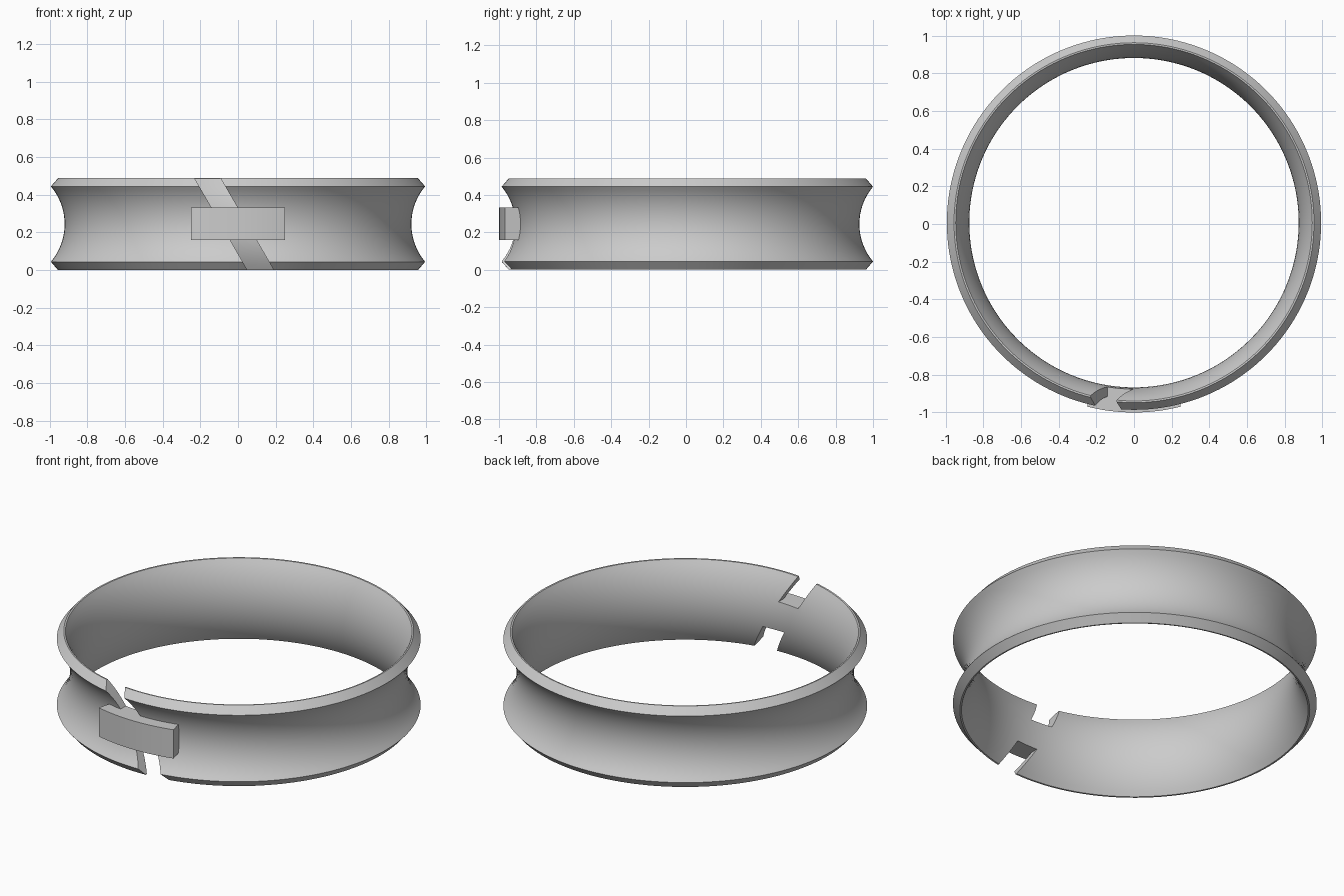
import bpy, bmesh
from math import sin, cos, pi, asin, sqrt

if "Cube" in bpy.data.objects:
    bpy.data.objects.remove(bpy.data.objects["Cube"])

CY = 0.007          # ring axis offset in y
ZM = 0.244          # mid height of the band


def make_object(name, bm):
    bmesh.ops.recalc_face_normals(bm, faces=bm.faces[:])
    me = bpy.data.meshes.new(name)
    bm.to_mesh(me)
    bm.free()
    ob = bpy.data.objects.new(name, me)
    bpy.context.collection.objects.link(ob)
    return ob


def arc(r_mid, r_end, half, n):
    """Waisted arc in (r, z), bottom to top, narrowest at mid height."""
    sag = r_end - r_mid
    rad = (half * half + sag * sag) / (2 * sag)
    a = asin(half / rad)
    return [(r_mid + rad * (1 - cos(a * t)), ZM + rad * sin(a * t))
            for t in [-1 + 2 * i / n for i in range(n + 1)]]


def sweep(name, profile, angles, closed):
    """Sweep a closed (r, z) profile about the ring axis."""
    bm = bmesh.new()
    rows = [[bm.verts.new((r * cos(a), CY + r * sin(a), z)) for r, z in profile]
            for a in angles]
    n, m = len(rows), len(profile)
    for i in range(n if closed else n - 1):
        p, q = rows[i], rows[(i + 1) % n]
        for j in range(m):
            k = (j + 1) % m
            bm.faces.new((p[j], q[j], q[k], p[k]))
    if not closed:
        bm.faces.new(rows[0])
        bm.faces.new(rows[-1])
    return make_object(name, bm)


def gap_cutter(name, z0, z1):
    """Slanted prism through the front of the band."""
    left = lambda z: 0.05 - 0.575 * z
    right = lambda z: 0.19 - 0.58 * z
    bm = bmesh.new()
    pts = [(left(z0), z0), (right(z0), z0), (right(z1), z1), (left(z1), z1)]
    f = bm.faces.new([bm.verts.new((x, -1.2, z)) for x, z in pts])
    ext = bmesh.ops.extrude_face_region(bm, geom=[f])
    bmesh.ops.translate(bm, vec=(0, 0.5, 0),
                        verts=[v for v in ext['geom'] if isinstance(v, bmesh.types.BMVert)])
    ob = make_object(name, bm)
    ob.hide_render = True
    ob.hide_viewport = True
    return ob


# Waisted band with bevelled rims
outer = arc(0.920, 0.993, 0.200, 16)
inner = arc(0.874, 0.946, 0.243, 16)
profile = outer + [(0.955, 2 * ZM)] + inner[::-1] + [(0.955, 0.0)]
N = 160
band = sweep("band", profile, [2 * pi * i / N for i in range(N)], True)

# Slanted split in the front, bridged in the middle
Z0, Z1 = 0.16, 0.333
for name, a, b in (("lower_gap_cutter", -0.1, Z0), ("upper_gap_cutter", Z1, 0.6)):
    mod = band.modifiers.new(name, 'BOOLEAN')
    mod.operation = 'DIFFERENCE'
    mod.solver = 'EXACT'
    mod.object = gap_cutter(name, a, b)
bpy.context.view_layer.update()
dg = bpy.context.evaluated_depsgraph_get()
cut_mesh = bpy.data.meshes.new_from_object(band.evaluated_get(dg))
band.modifiers.clear()
band.data = cut_mesh

# Curved clasp block over the bridge
half = asin(0.247 / 1.0)
angles = [-pi / 2 - half + 2 * half * i / 24 for i in range(25)]
clasp = sweep("clasp", [(0.895, Z0), (1.007, Z0), (1.007, Z1), (0.895, Z1)], angles, False)

for ob in (band, clasp):
    bpy.ops.object.select_all(action='DESELECT')
    ob.select_set(True)
    bpy.context.view_layer.objects.active = ob
    bpy.ops.object.shade_smooth_by_angle(angle=0.5)
